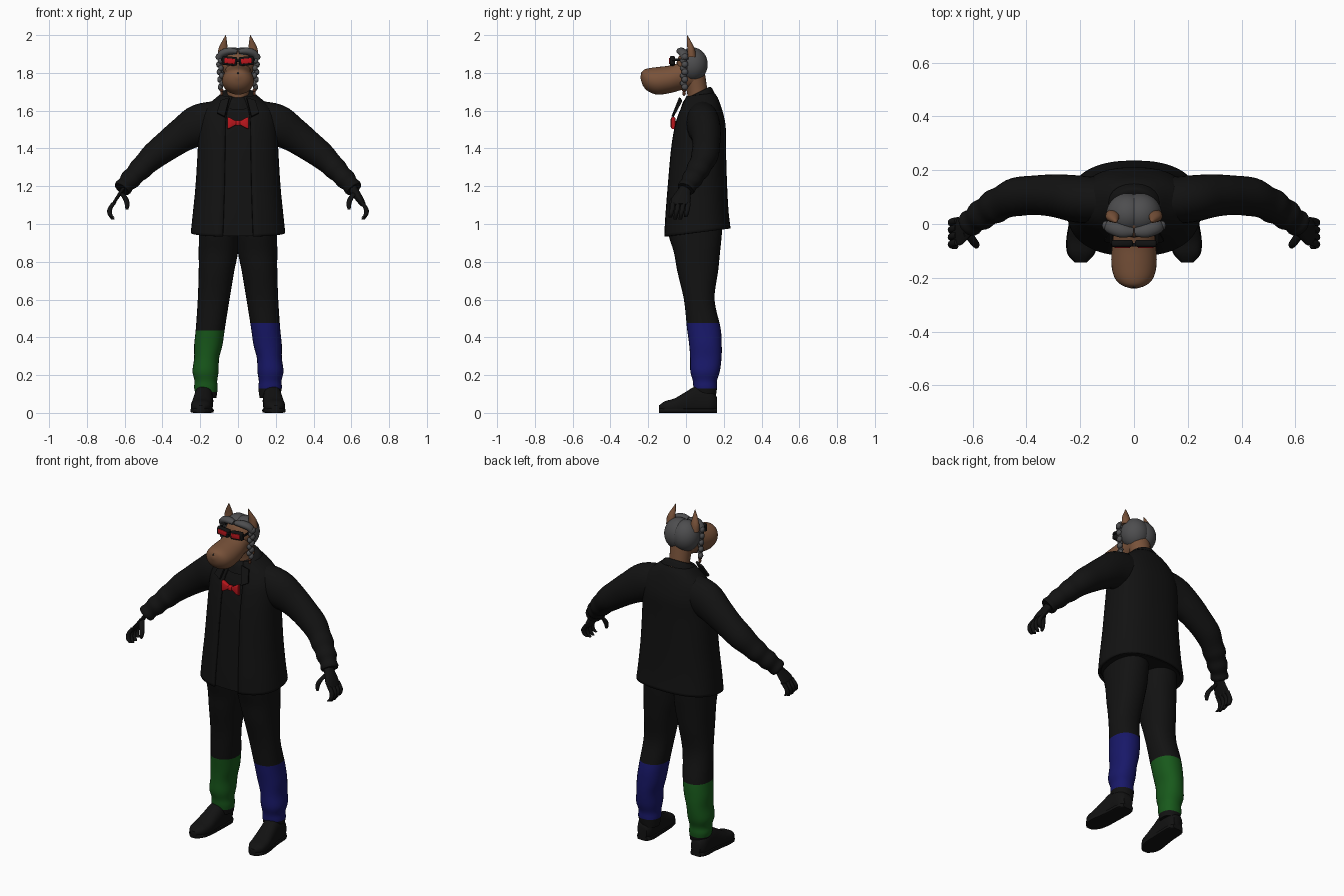
import bpy, bmesh, math
from mathutils import Vector, Matrix

cube = bpy.data.objects.get("Cube")
if cube:
    bpy.data.objects.remove(cube, do_unlink=True)

X, Y, Z = Vector((1, 0, 0)), Vector((0, 1, 0)), Vector((0, 0, 1))


def material(name, r, g, b):
    m = bpy.data.materials.new(name)
    m.use_nodes = True
    m.diffuse_color = (r, g, b, 1)
    bsdf = m.node_tree.nodes["Principled BSDF"]
    bsdf.inputs["Base Color"].default_value = (r, g, b, 1)
    bsdf.inputs["Roughness"].default_value = 0.9
    return m


black = material("black cloth", 0.006, 0.006, 0.006)
skin = material("brown skin", 0.19, 0.085, 0.042)
grey = material("grey hair", 0.075, 0.075, 0.078)
red = material("red", 0.5, 0.008, 0.012)
green = material("green cloth", 0.009, 0.1, 0.011)
blue = material("blue cloth", 0.009, 0.009, 0.14)
tie_brown = material("dark brown", 0.09, 0.03, 0.015)


def finish(name, bm, *mats, smooth=True):
    bmesh.ops.recalc_face_normals(bm, faces=bm.faces[:])
    me = bpy.data.meshes.new(name)
    bm.to_mesh(me)
    bm.free()
    ob = bpy.data.objects.new(name, me)
    bpy.context.collection.objects.link(ob)
    for m in mats:
        me.materials.append(m)
    if smooth:
        bpy.ops.object.select_all(action="DESELECT")
        ob.select_set(True)
        bpy.context.view_layer.objects.active = ob
        bpy.ops.object.shade_smooth_by_angle(angle=math.radians(50))
    return ob


def spline(rows, steps):
    """Smooth curve through rows of numbers."""
    rows = [Vector(r) for r in rows]
    out = []
    for i in range(len(rows) - 1):
        a, b, c, d = (rows[max(i - 1, 0)], rows[i], rows[i + 1], rows[min(i + 2, len(rows) - 1)])
        for k in range(steps):
            t = k / steps
            out.append(b + (c - a) * (t / 2) + (a * 2 - b * 5 + c * 4 - d) * (t * t / 2)
                       + (b * 3 - a - c * 3 + d) * (t ** 3 / 2))
    return out + [rows[-1]]


def loft(rings, axes=None, n=24, power=2, steps=4, gap=0, caps=True):
    """Skin rings of (x, y, z, radius_u, radius_v); gap leaves the front open."""
    rings = spline(rings, steps)
    mids = [Vector(r[:3]) for r in rings]
    bm = bmesh.new()
    loops = []
    for i, r in enumerate(rings):
        if axes:
            u, v = axes
        else:
            t = (mids[min(i + 1, len(mids) - 1)] - mids[max(i - 1, 0)]).normalized()
            u = t.cross(Z).normalized()
            v = u.cross(t)
        loop = []
        for j in range(n):
            a = 2 * math.pi * j / n
            p, q = math.sin(a), -math.cos(a)
            p = math.copysign(abs(p) ** (2 / power), p)
            q = math.copysign(abs(q) ** (2 / power), q)
            loop.append(bm.verts.new(mids[i] + u * (max(r[3], 0.001) * p) + v * (max(r[4], 0.001) * q)))
        loops.append(loop)
    for a, b in zip(loops, loops[1:]):
        for j in range(gap, n - gap):
            k = (j + 1) % n
            bm.faces.new((a[j], a[k], b[k], b[j]))
    if caps:
        bm.faces.new(loops[0])
        bm.faces.new(loops[-1])
    return bm


def ball(centre, radii, seg=24):
    bm = bmesh.new()
    m = Matrix.Translation(centre) @ Matrix.Diagonal((*radii, 1))
    bmesh.ops.create_uvsphere(bm, u_segments=seg, v_segments=seg // 2, radius=1, matrix=m)
    return bm


def box(name, centre, size, mat, bevel=0.0, turn=0.0):
    bm = bmesh.new()
    m = Matrix.Translation(centre) @ Matrix.Rotation(turn, 4, "Y") @ Matrix.Diagonal((*size, 1))
    bmesh.ops.create_cube(bm, size=1, matrix=m)
    if bevel:
        bmesh.ops.bevel(bm, geom=bm.edges[:], offset=bevel, segments=2, affect="EDGES", profile=0.5)
    return finish(name, bm, mat)


# Jacket, open at the front, over a shirt
body = [(0, .058, .955, .25, .178), (0, .055, 1.05, .24, .17), (0, .057, 1.2, .225, .16),
        (0, .063, 1.4, .213, .148), (0, .07, 1.5, .21, .14), (0, .072, 1.57, .2, .125),
        (0, .075, 1.62, .172, .107), (0, .077, 1.66, .125, .09), (0, .075, 1.685, .095, .075)]
tilt = (X, Vector((0, 1, .12)))
jacket = finish("jacket", loft(body, tilt, 48, 2.4, gap=2, caps=False), black)
shell = jacket.modifiers.new("thickness", "SOLIDIFY")
shell.thickness, shell.offset = 0.012, -1
shirt = [(x, y, z, u - .015, v - .017) for x, y, z, u, v in body[:-1]]
finish("shirt", loft(shirt, tilt, 48, 2.4), black)
finish("collar", loft([(0, .06, 1.65, .115, .09), (0, .06, 1.685, .09, .075), (0, .06, 1.695, .07, .06)],
                      (X, Vector((0, 1, .5)))), black)

# Bow tie
half = [(.055, .01, .032), (.04, .014, .027), (.012, .008, .012)]
bow = [(-x, -.068, 1.535, u, v) for x, u, v in half] + [(x, -.068, 1.535, u, v) for x, u, v in half[::-1]]
finish("bow_tie", loft(bow, (Y, Z), 16, 5), red)
box("bow_knot", (0, -.07, 1.535), (.022, .026, .028), red, .005)

# Neck, head and muzzle
finish("neck", loft([(0, .07, 1.6, .062, .06), (0, .06, 1.7, .058, .055), (0, .035, 1.8, .065, .065)], (X, Y)), skin)
finish("head", ball((0, .025, 1.84), (.086, .076, .086)), skin)
finish("muzzle", loft([(0, .04, 1.8, .07, .085), (0, -.02, 1.785, .074, .075), (0, -.08, 1.767, .082, .073),
                       (0, -.15, 1.758, .084, .073), (0, -.2, 1.763, .072, .061), (0, -.228, 1.772, .045, .04),
                       (0, -.24, 1.778, .008, .008)], (X, Z), 32), skin)
finish("nostril", ball((0, -.229, 1.797), (.008, .01, .008), 12), black)

# Glasses bridge
box("glasses_bridge", (0, -.077, 1.864), (.03, .014, .012), black, .003)

for s, side in ((-1, "right"), (1, "left")):
    def sided(rows):
        return [(s * r[0], *r[1:]) for r in rows]

    # Hair half with a centre parting and a cut hairline
    bm = ball((s * .024, .035, 1.845), (.08, .08, .09), 32)
    hidden = [f for f in bm.faces if f.calc_center_median().z < 1.76
              or (f.calc_center_median().y < 0 and f.calc_center_median().z < 1.9)]
    bmesh.ops.delete(bm, geom=hidden, context="FACES")
    finish(side + "_hair", bm, grey)
    finish(side + "_fringe", loft(sided([(.004, -.03, 1.912, .016, .012), (.045, -.026, 1.915, .025, .019),
                                         (.085, -.012, 1.9, .025, .02), (.1, -.005, 1.87, .018, .014)])), grey)

    # Braid of overlapping strands with a tie and a tuft
    for i in range(9):
        z = 1.885 - i * .02
        x = .1 - .012 * (i / 8) + .005 * (-1) ** i
        finish(f"{side}_braid_{i}", ball((s * x, -.01 + .004 * (-1) ** i, z), (.014, .018, .017), 12), grey)
    finish(side + "_braid_tie", ball((s * .087, -.01, 1.708), (.011, .012, .009), 12), tie_brown)
    finish(side + "_braid_tuft", ball((s * .086, -.01, 1.692), (.008, .009, .014), 12), tie_brown)

    # Pointed ear
    finish(side + "_ear", loft(sided([(.08, .03, 1.885, .027, .024), (.079, .026, 1.93, .024, .019),
                                      (.07, .013, 1.975, .01, .009), (.065, .006, 2, .001, .001)]), (X, Y), 16), skin)

    # Glasses
    box(side + "_glasses_frame", (s * .045, -.072, 1.863), (.08, .026, .048), black, .008, -s * .1)
    box(side + "_lens", (s * .044, -.086, 1.863), (.056, .006, .027), red, .002, -s * .1)
    box(side + "_glasses_arm", (s * .086, -.03, 1.87), (.008, .09, .012), black, .002)

    # Lapel
    bm = bmesh.new()
    bm.faces.new([bm.verts.new((s * x, y, z)) for x, y, z in
                  ((.045, -.026, 1.665), (.09, -.02, 1.65), (.11, -.055, 1.585), (.07, -.066, 1.565))])
    lapel = finish(side + "_lapel", bm, black, smooth=False)
    lapel.modifiers.new("thickness", "SOLIDIFY").thickness = .012

    # Sleeve with folds near the cuff
    finish(side + "_sleeve", loft(sided([
        (.08, .085, 1.555, .085, .1), (.2, .092, 1.525, .088, .11), (.29, .105, 1.475, .08, .092),
        (.37, .107, 1.418, .073, .08), (.44, .1, 1.365, .072, .072), (.49, .08, 1.318, .062, .062),
        (.52, .064, 1.288, .064, .06), (.545, .048, 1.262, .055, .052), (.57, .032, 1.236, .057, .054),
        (.592, .016, 1.212, .046, .045), (.607, .004, 1.194, .05, .048), (.615, -.002, 1.184, .046, .044)])), black)

    # Hand
    finish(side + "_palm", loft(sided([(.6, .004, 1.2, .033, .026), (.622, -.015, 1.165, .04, .024),
                                       (.645, -.027, 1.13, .052, .021), (.664, -.028, 1.1, .046, .015)]),
                                (Y, Vector((.8, 0, .5)))), black)
    for i, y in enumerate((.013, -.014, -.041, -.068)):
        drop = (.012, 0, 0, .01)[i]
        finish(f"{side}_finger_{i}", loft(sided([
            (.655, y, 1.115, .013, .013), (.678, y - .005, 1.08, .013, .013),
            (.677, y - .012, 1.05, .012, .012), (.662, y - .016, 1.024 + drop, .009, .009)]), (Y, X), 10), black)
    finish(side + "_thumb", loft(sided([(.618, -.035, 1.165, .016, .016), (.596, -.066, 1.135, .015, .015),
                                        (.587, -.078, 1.105, .013, .013), (.588, -.082, 1.078, .008, .008)]),
                                 (Y, X), 10), black)

    # Trouser leg with a coloured lower band
    low, high, colour = (.11, .435, green) if s < 0 else (.13, .475, blue)
    bm = loft(sided([
        (.1, .05, 1.02, .105, .14), (.1, .048, .95, .107, .142), (.104, .058, .85, .104, .122),
        (.114, .062, .75, .094, .108), (.129, .07, .6, .084, .081), (.146, .094, .45, .077, .089),
        (.157, .103, .36, .075, .086), (.166, .105, .29, .066, .083), (.172, .101, .22, .069, .078),
        (.17, .1, .17, .06, .064), (.17, .102, .13, .062, .062), (.166, .104, .08, .052, .052)]), (X, Y), 28, 2.2)
    for z in (low, high):
        bmesh.ops.bisect_plane(bm, geom=bm.verts[:] + bm.edges[:] + bm.faces[:], plane_co=(0, 0, z), plane_no=Z)
    for f in bm.faces:
        f.material_index = int(low < f.calc_center_median().z < high)
    finish(side + "_leg", bm, black, colour)

    # Shoe and sole, flattened on the ground
    shoe = [(.178, .163, .05, .03, .035), (.18, .13, .06, .048, .065), (.182, .06, .065, .05, .078),
            (.187, 0, .05, .053, .062), (.193, -.06, .035, .056, .042), (.197, -.11, .032, .048, .03),
            (.198, -.143, .028, .02, .012)]
    bm = loft(sided(shoe), (X, Z), 24, 2.5)
    for v in bm.verts:
        v.co.z = max(v.co.z, .008)
    finish(side + "_shoe", bm, black)
    sole = [(x, y, .012, u + .003, .012) for x, y, z, u, v in shoe]
    finish(side + "_sole", loft(sided(sole), (X, Z), 16, 5), black)
